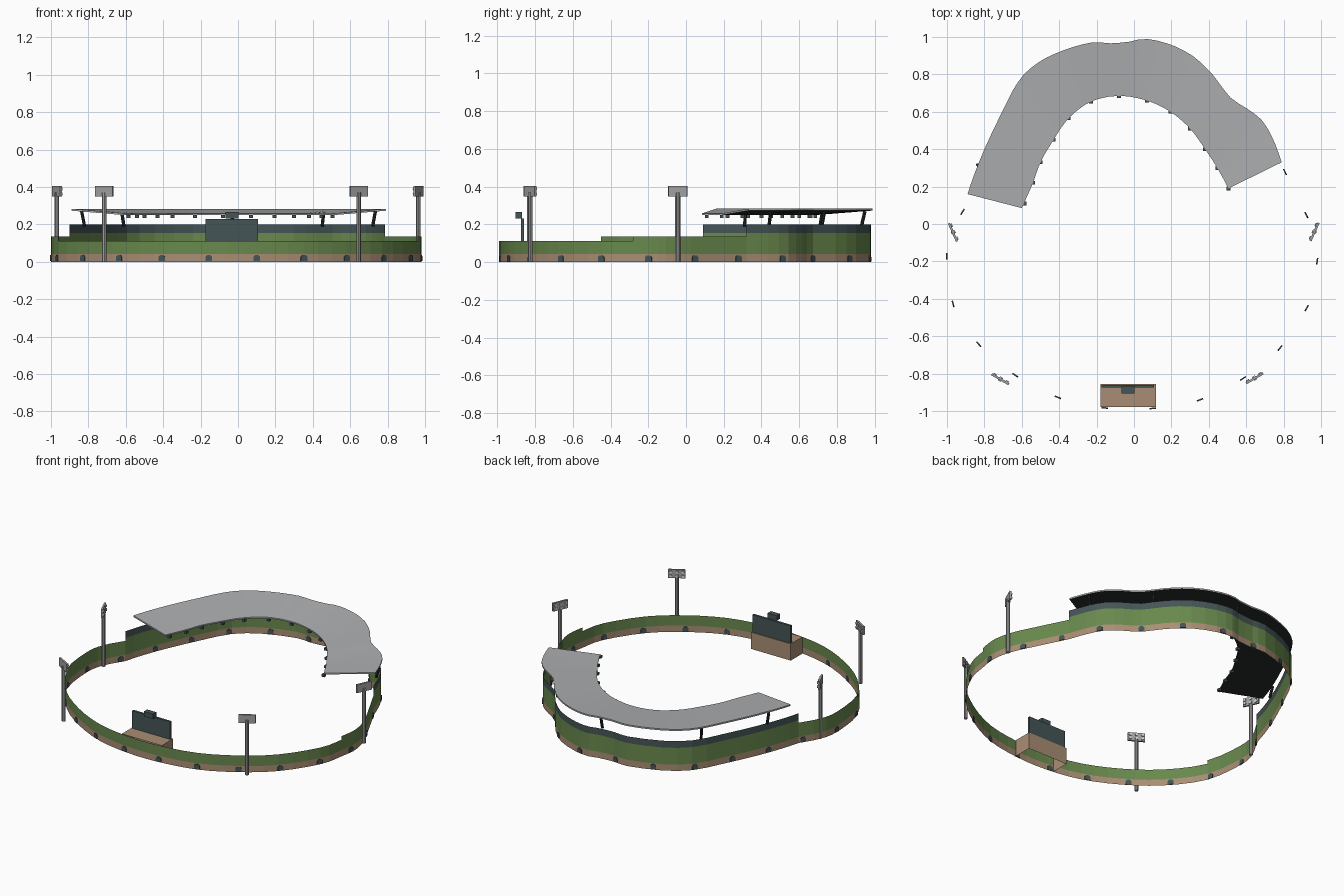
import bpy, bmesh, math
from mathutils import Vector, Matrix

if "Cube" in bpy.data.objects:
    bpy.data.objects.remove(bpy.data.objects["Cube"], do_unlink=True)


def material(name, r, g, b):
    m = bpy.data.materials.new(name)
    m.use_nodes = True
    m.diffuse_color = (r, g, b, 1)
    m.node_tree.nodes["Principled BSDF"].inputs["Base Color"].default_value = (r, g, b, 1)
    return m


GREEN = material("field green", .14, .25, .075)
BROWN = material("tan brick", .4, .27, .175)
TEAL = material("dark slate", .06, .09, .093)
ROOF = material("roof grey", .42, .43, .44)
UNDER = material("underside black", .02, .025, .023)
STEEL = material("steel grey", .36, .36, .36)
LAMP = material("lamp white", .65, .65, .65)


def finish(name, bm, mats):
    mesh = bpy.data.meshes.new(name)
    bm.to_mesh(mesh)
    bm.free()
    for m in mats:
        mesh.materials.append(m)
    ob = bpy.data.objects.new(name, mesh)
    bpy.context.scene.collection.objects.link(ob)
    return ob


def quad(bm, pts, index=0):
    f = bm.faces.new([bm.verts.new(p) for p in pts])
    f.material_index = index
    return f


def box(bm, lo, hi, frame=Matrix(), index=0):
    lo, hi = Vector(lo), Vector(hi)
    size = Matrix.Diagonal((*(hi - lo), 1))
    made = bmesh.ops.create_cube(bm, size=1, matrix=frame @ Matrix.Translation((lo + hi) / 2) @ size)
    for f in {f for v in made["verts"] for f in v.link_faces}:
        f.material_index = index


def rod(bm, a, b, radius, sides=8, index=0):
    a, b = Vector(a), Vector(b)
    turn = (b - a).to_track_quat("Z", "Y").to_matrix().to_4x4()
    made = bmesh.ops.create_cone(bm, cap_ends=True, segments=sides, radius1=radius, radius2=radius,
                                 depth=(b - a).length, matrix=Matrix.Translation((a + b) / 2) @ turn)
    for f in {f for v in made["verts"] for f in v.link_faces}:
        f.material_index = index


def smooth_path(points, steps):
    p = [Vector(q) for q in points]
    p = [2 * p[0] - p[1]] + p + [2 * p[-1] - p[-2]]
    out = []
    for i in range(1, len(p) - 2):
        a, b, c, d = p[i - 1:i + 3]
        for k in range(steps):
            t = k / steps
            out.append(b + (c - a) * t / 2 + (a - b * 2.5 + c * 2 - d / 2) * t * t
                       + (b * 3 - a - c * 3 + d) * t ** 3 / 2)
    return out + [p[-2]]


def walker(points):
    """Return the path length and a function giving point and direction at a distance."""
    segs = [(a, b, (b - a).length) for a, b in zip(points, points[1:])]

    def at(s):
        for a, b, n in segs:
            if s <= n:
                break
            s -= n
        return a.lerp(b, min(s / n, 1)), (b - a).normalized()
    return sum(n for _, _, n in segs), at


# Plan outlines: back of the stands, roof front edge, outfield
OUTER = [(-.89, .16), (-.86, .25), (-.8, .4), (-.7, .61), (-.6, .79), (-.45, .9), (-.24, .97),
         (-.14, .965), (-.02, .975), (.04, .99), (.15, .975), (.3, .91), (.42, .8), (.51, .68),
         (.6, .62), (.69, .55), (.75, .44), (.79, .33)]
INNER = [(-.6, .085), (-.54, .22), (-.5, .33), (-.43, .45), (-.35, .565), (-.23, .655), (-.08, .685),
         (.07, .66), (.195, .6), (.3, .51), (.38, .4), (.445, .3), (.505, .19)]
FRONT = [(-.9, .09), (-.975, -.04), (-1, -.18), (-.96, -.45), (-.8, -.675), (-.6, -.83), (-.37, -.94),
         (-.13, -.985), (.1, -.985), (.35, -.94), (.575, -.83), (.77, -.675), (.925, -.445),
         (.965, -.28), (.98, -.15), (.95, -.02), (.885, .12), (.785, .32)]
front = smooth_path(FRONT, 3)
back = [p * .99 for p in smooth_path(OUTER, 2)]
back = [front[0]] + back[:-1] + [front[-1]]

# Perimeter wall: tan base, green face, slate band behind the stands
bm = bmesh.new()
for path, stands in ((front, False), (back, True)):
    for a, b in zip(path, path[1:]):
        mid = (a + b) / 2
        tall = mid.y > (-.45 if mid.x < 0 else -.28)
        levels = [0, .042, .155, .2] if stands else [0, .042, .136 if tall else .112]
        for i, (lo, hi) in enumerate(zip(levels, levels[1:])):
            quad(bm, [(*a, lo), (*b, lo), (*b, hi), (*a, hi)], i)
bmesh.ops.remove_doubles(bm, verts=bm.verts, dist=.0005)
finish("perimeter_wall", bm, [BROWN, GREEN, TEAL])

# Arched ports evenly spaced round the base of the wall
bm = bmesh.new()
loop = front + back[::-1][1:]
length, at = walker(loop)
start = min((p - Vector((.12, -.985))).length for p in loop)
start_s = sum((b - a).length for a, b in zip(front, front[1:]) if b.x <= .12 and b.y < 0 or b.x < -.3)
count = round(length / .252)
for k in range(count):
    p, d = at((start_s + k * length / count) % length)
    out = Vector((d.y, -d.x))
    prof = [(-.018, .003), (.018, .003), (.018, .026), (.009, .036), (-.009, .036), (-.018, .026)]
    f = quad(bm, [(*(p + d * x - out * .003), z) for x, z in prof])
    moved = bmesh.ops.extrude_face_region(bm, geom=[f])["geom"]
    bmesh.ops.translate(bm, vec=(*(out * .008), 0), verts=[v for v in moved if isinstance(v, bmesh.types.BMVert)])
bmesh.ops.recalc_face_normals(bm, faces=bm.faces)
finish("wall_ports", bm, [TEAL])

# Curved grandstand roof with a dark underside
N = 48
rails = []
for pts in (smooth_path(OUTER, 2), smooth_path(INNER, 3)):
    total, at = walker(pts)
    rails.append([at(total * i / N)[0] for i in range(N + 1)])
bm = bmesh.new()
rings = [[(*o, .283), (*i, .258), (*i, .249), (*o, .273)] for o, i in zip(*rails)]
for r, s in zip(rings, rings[1:]):
    for k in range(4):
        j = (k + 1) % 4
        quad(bm, [r[k], r[j], s[j], s[k]], 1 if k == 2 else 0)
quad(bm, rings[0])
quad(bm, rings[-1])
bmesh.ops.remove_doubles(bm, verts=bm.verts, dist=.0005)
bmesh.ops.recalc_face_normals(bm, faces=bm.faces)
finish("grandstand_roof", bm, [ROOF, UNDER])

# Small lamps hung under the roof's front edge
bm = bmesh.new()
for i, (x, y) in enumerate(INNER):
    edge = Vector((x, y, .243))
    if i == 0:
        edge += Vector((.015, .025, 0))
    box(bm, edge - Vector((.01, .01, .008)), edge + Vector((.01, .01, .008)))
finish("roof_edge_lamps", bm, [TEAL])

# Posts between the stand wall and the roof
bm = bmesh.new()
for x, y in [(-.82, .31), (-.61, .71), (-.03, .93), (.45, .72), (.72, .44)]:
    foot = Vector((x, y, .19))
    rod(bm, foot, foot + Vector((x * .02, y * .02, .08)), .009)
finish("roof_posts", bm, [UNDER])

# Floodlight towers, heads turned to the field
for name, x, y, angle in [("left_front", .645, -.825, 30), ("right_front", -.715, -.83, -30),
                          ("left_side", .965, -.042, 66), ("right_side", -.968, -.045, -66)]:
    bm = bmesh.new()
    rod(bm, (x, y, 0), (x, y, .37), .012)
    frame = Matrix.Translation((x, y, 0)) @ Matrix.Rotation(math.radians(angle), 4, "Z")
    box(bm, (-.053, -.006, .348), (.053, .006, .404), frame)
    for u in (-.038, 0, .038):
        for z in (.363, .389):
            rod(bm, frame @ Vector((u, .005, z)), frame @ Vector((u, .013, z)), .009, index=1)
    finish(name + "_floodlight", bm, [STEEL, LAMP])

# Scoreboard plinth, open below and against the wall
bm = bmesh.new()
box(bm, (-.18, -.978, 0), (.117, -.855, .112))
bm.normal_update()
bmesh.ops.delete(bm, geom=[f for f in bm.faces if f.normal.z < -.5 or f.normal.y < -.5], context="FACES")
finish("scoreboard_plinth", bm, [BROWN])

# Scoreboard panel and the small box on top
bm = bmesh.new()
box(bm, (-.174, -.875, .112), (.108, -.86, .23))
box(bm, (-.066, -.905, .232), (.002, -.87, .265))
finish("scoreboard", bm, [TEAL])
